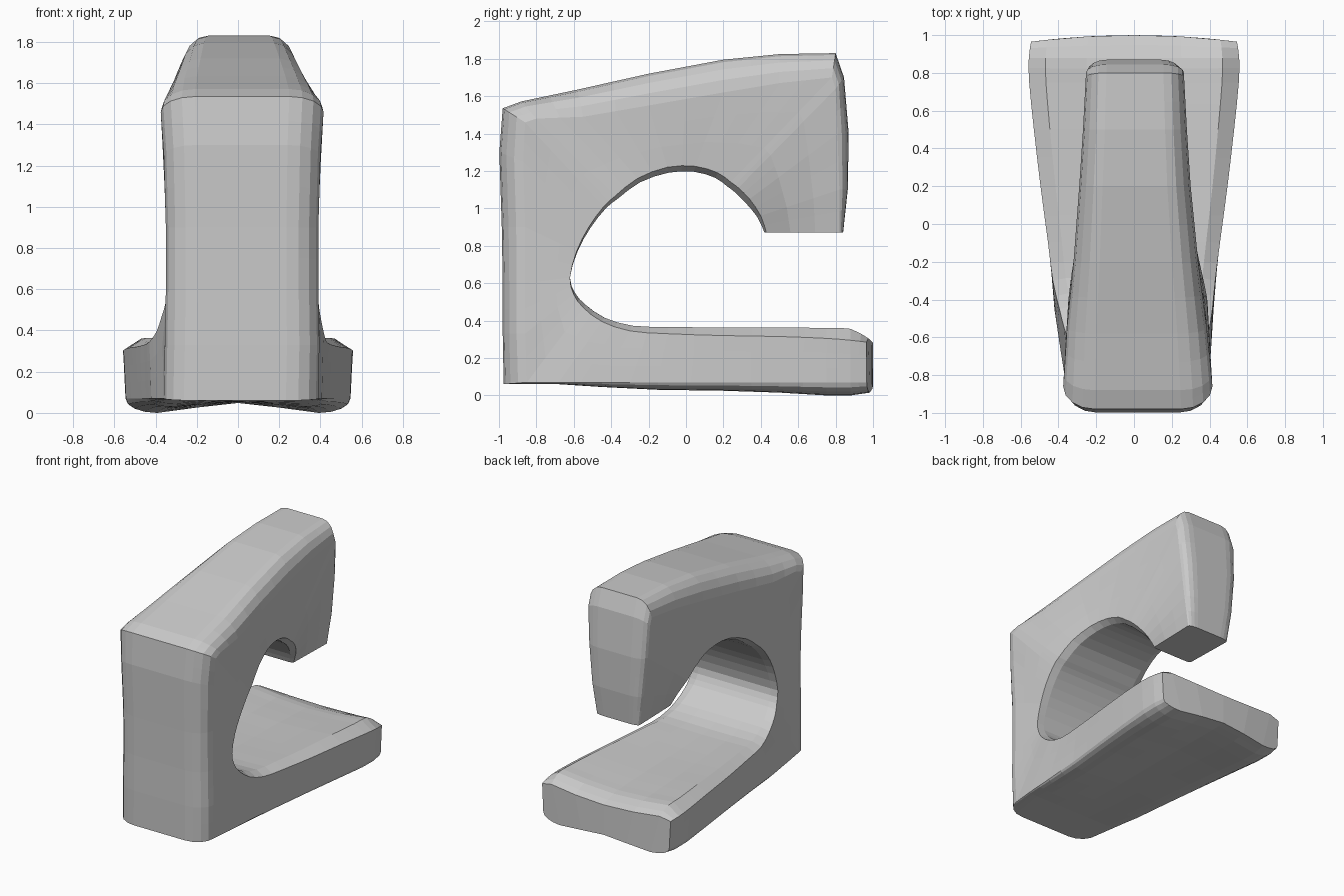
import bpy, bmesh, math
from mathutils import Vector

if "Cube" in bpy.data.objects:
    bpy.data.objects.remove(bpy.data.objects["Cube"])

# Head, arm and column stations along the C (each is one cross-section):
# throat edge y,z | outer side rim y,z | outer centre y,z | centre x | half widths in,out
UPPER = [
    (.43, .87, .82, .87, .84, .87, 0, .17, .18),
    (.40, .96, .82, 1.10, .865, 1.10, 0, .21, .215),
    (.34, 1.05, .81, 1.40, .87, 1.40, 0, .25, .245),
    (.28, 1.11, .80, 1.64, .845, 1.70, .005, .265, .26),
    (.24, 1.14, .78, 1.70, .80, 1.83, .005, .27, .26),
    (.17, 1.19, .50, 1.67, .50, 1.825, .005, .28, .275),
    (.05, 1.225, .20, 1.62, .20, 1.795, .005, .295, .295),
    (-.10, 1.22, -.20, 1.55, -.20, 1.72, .01, .315, .33),
    (-.26, 1.16, -.55, 1.49, -.58, 1.635, .015, .345, .37),
    (-.38, 1.065, -.80, 1.48, -.88, 1.572, .02, .365, .39),
    (-.44, 1.01, -.86, 1.46, -.98, 1.535, .02, .37, .395),
    (-.52, .90, -.87, 1.25, -.998, 1.30, .02, .37, .38),
    (-.585, .77, -.86, .90, -.985, .90, .02, .365, .37),
    (-.62, .63, -.86, .60, -.98, .60, .02, .365, .37),
    (-.60, .54, -.86, .33, -.98, .33, .02, .37, .375),
    (-.55, .47, -.85, .07, -.975, .06, .015, .385, .375),
]
BULGE = (.01, .02, .03, .03, .03, .03, .03, .03, .025, .02, .015, .01, .005, 0, .01, .02)
# Base stations: y of section top, y of section bottom, bottom centre z, edge z, half width
BASE = [(-.45, -.68, .395, .06, .405), (-.30, -.45, .345, .045, .43),
        (-.10, -.15, .33, .03, .455), (.20, .20, .32, .025, .495),
        (.50, .50, .315, .015, .53), (.75, .75, .305, .0, .555),
        (.88, .88, .295, .0, .557), (.965, .965, .285, .015, .545)]
HALF = 12                      # index of the outer centre point in a ring


def half_section(i, s, o, wi, wo, edge, mid, corner, dent):
    """Half outline from throat centre to outer centre as (x, point)."""
    up = (i - o).normalized()
    pts = [(0, i + up * mid), (wi * .45, i + up * (mid * .65 + edge * .35)),
           (wi * .84, i + up * edge), (wi, i)]
    pts += [(wi + (wo - wi) * t, i.lerp(s, t)) for t in (.33, .67)]
    for k in range(5):
        a = k * math.pi / 8
        pts.append((wo - corner * wo * (1 - math.cos(a)), s.lerp(o, math.sin(a))))
    pts.append((wo * (1 - corner) * .5, o + up * dent * .55))
    pts.append((0, o + up * dent))
    return pts


def ring_points(half, cx, bow=0):
    w = max(x for x, _ in half)
    loop = half + [(-x, p) for x, p in half[-2:0:-1]]
    return [Vector((cx + x, p.x + bow * (1 - (x / w) ** 2), p.y)) for x, p in loop]


# Head, arm and column sections
sections = [
    ring_points(half_section(Vector((iy, iz)), Vector((sy, sz)), Vector((oy, oz)),
                             wi, wo, b, b, .42, 0), cx)
    for (iy, iz, sy, sz, oy, oz, cx, wi, wo), b in zip(UPPER, BULGE)]

# Flat base sections with raised rims and a hollowed underside
for n, (ty, by, z, bz, w) in enumerate(BASE):
    last = n == len(BASE) - 1
    half = half_section(Vector((ty, z)), Vector((by, .07)), Vector((by, bz)),
                        w, w * .98, .02 if last else .025 + .006 * n,
                        -.005 if last else .025, .28, max(0, .06 - bz) * .8)
    sections.append(ring_points(half, .01 if n == 0 else 0, .035 if last else 0))

# Halve the spacing, following a smooth curve around the throat
count = len(sections[0])
dense = []
for j in range(len(sections) - 1):
    p0, p1, p2 = sections[max(j - 1, 0)], sections[j], sections[j + 1]
    p3 = sections[min(j + 2, len(sections) - 1)]
    mid = []
    for k in range(count):
        if min(k, count - k) <= 3:
            mid.append((9 * (p1[k] + p2[k]) - p0[k] - p3[k]) / 16)
        else:
            mid.append((p1[k] + p2[k]) / 2)
    dense += [p1, mid]
dense.append(sections[-1])

# Skin the sections and cap both ends
bm = bmesh.new()
rings = [[bm.verts.new(p) for p in sec] for sec in dense]
for a, b in zip(rings, rings[1:]):
    for k in range(count):
        m = (k + 1) % count
        bm.faces.new((a[k], a[m], b[m], b[k]))
for ring in (rings[0], rings[-1]):
    for s in (1, -1):
        for ids in ((0, 1, 11, 12), (1, 2, 10, 11), tuple(range(2, 11))):
            bm.faces.new([ring[(s * k) % count] for k in ids])
bmesh.ops.recalc_face_normals(bm, faces=bm.faces)

# Faceted body, left flat shaded
mesh = bpy.data.meshes.new("machine_body")
bm.to_mesh(mesh)
bm.free()
body = bpy.data.objects.new("machine_body", mesh)
bpy.context.collection.objects.link(body)
